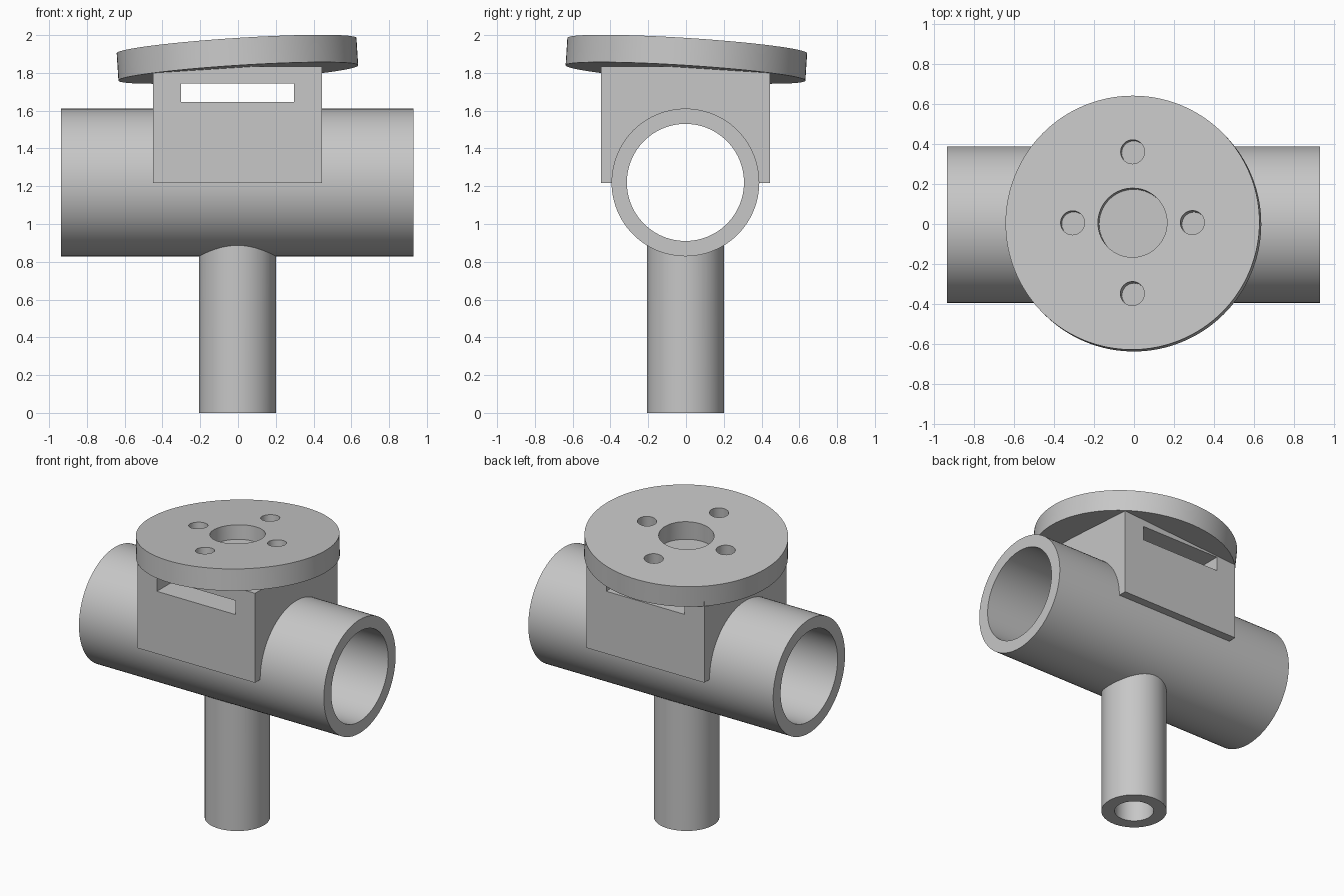
import bpy
import math
from mathutils import Matrix, Vector

default_cube = bpy.data.objects.get("Cube")
if default_cube:
    bpy.data.objects.remove(default_cube, do_unlink=True)

# Single plain grey material
grey = bpy.data.materials.new("light grey")
grey.use_nodes = True
GREY = (0.57, 0.57, 0.57, 1.0)
grey.diffuse_color = GREY
grey.node_tree.nodes["Principled BSDF"].inputs["Base Color"].default_value = GREY

CX, CY = -0.003, -0.003
TUBE_Z = 1.22
ALONG_X = Vector((1, 0, 0))
UP = Vector((0, 0, 1))


def cylinder(name, radius, length, centre, axis=UP, sides=96):
    bpy.ops.mesh.primitive_cylinder_add(vertices=sides, radius=radius, depth=length)
    obj = bpy.context.object
    obj.name = name
    turn = UP.rotation_difference(axis).to_matrix().to_4x4()
    obj.data.transform(Matrix.Translation(centre) @ turn)
    return obj


def box(name, size, centre):
    bpy.ops.mesh.primitive_cube_add(size=1)
    obj = bpy.context.object
    obj.name = name
    obj.data.transform(Matrix.Translation(centre) @ Matrix.Diagonal((*size, 1)))
    return obj


def cut(obj, *cutters):
    for cutter in cutters:
        mod = obj.modifiers.new("cut", 'BOOLEAN')
        mod.operation = 'DIFFERENCE'
        mod.solver = 'EXACT'
        mod.object = cutter
        bpy.context.view_layer.objects.active = obj
        bpy.ops.object.modifier_apply(modifier=mod.name)
        bpy.data.objects.remove(cutter, do_unlink=True)


def finish(obj):
    obj.data.materials.clear()
    obj.data.materials.append(grey)
    bpy.ops.object.select_all(action='DESELECT')
    obj.select_set(True)
    bpy.context.view_layer.objects.active = obj
    bpy.ops.object.shade_smooth_by_angle(angle=math.radians(30))


def tube_cutter(radius):
    return cylinder("bore_cutter", radius, 3, (CX, CY, TUBE_Z), ALONG_X)


# Horizontal tube
tube = cylinder("cross_tube", 0.391, 1.866, (CX, CY, TUBE_Z), ALONG_X)
cut(tube, tube_cutter(0.31))
finish(tube)

# Hollow stem, ending inside the tube wall
stem = cylinder("stem", 0.204, 1.0, (CX, CY, 0.5))
cut(stem, cylinder("stem_cutter", 0.122, 3, (CX, CY, 0.5)), tube_cutter(0.35))
finish(stem)

# Saddle block with a slot from front to back
block = box("saddle_block", (0.896, 0.896, 0.616), (CX, CY, 1.525))
cut(block,
    box("slot_cutter", (0.598, 3, 0.096), (CX, CY, 1.695)),
    tube_cutter(0.35))
finish(block)

# Tilted mounting disc with a centre hole and four bolt holes
normal = Vector((-0.064, 0.064, 1)).normalized()
tilt = UP.rotation_difference(normal)
middle = Vector((-0.003, 0.002, 1.872))
disc = cylinder("mounting_disc", 0.636, 0.145, middle, normal, 128)
cut(disc, cylinder("centre_cutter", 0.173, 1, middle, normal))
for x, y in ((-0.3, 0), (0.3, 0), (0, -0.355), (0, 0.355)):
    spot = middle + tilt @ Vector((x, y, 0))
    cut(disc, cylinder("bolt_cutter", 0.06, 1, spot, normal, 48))
finish(disc)
